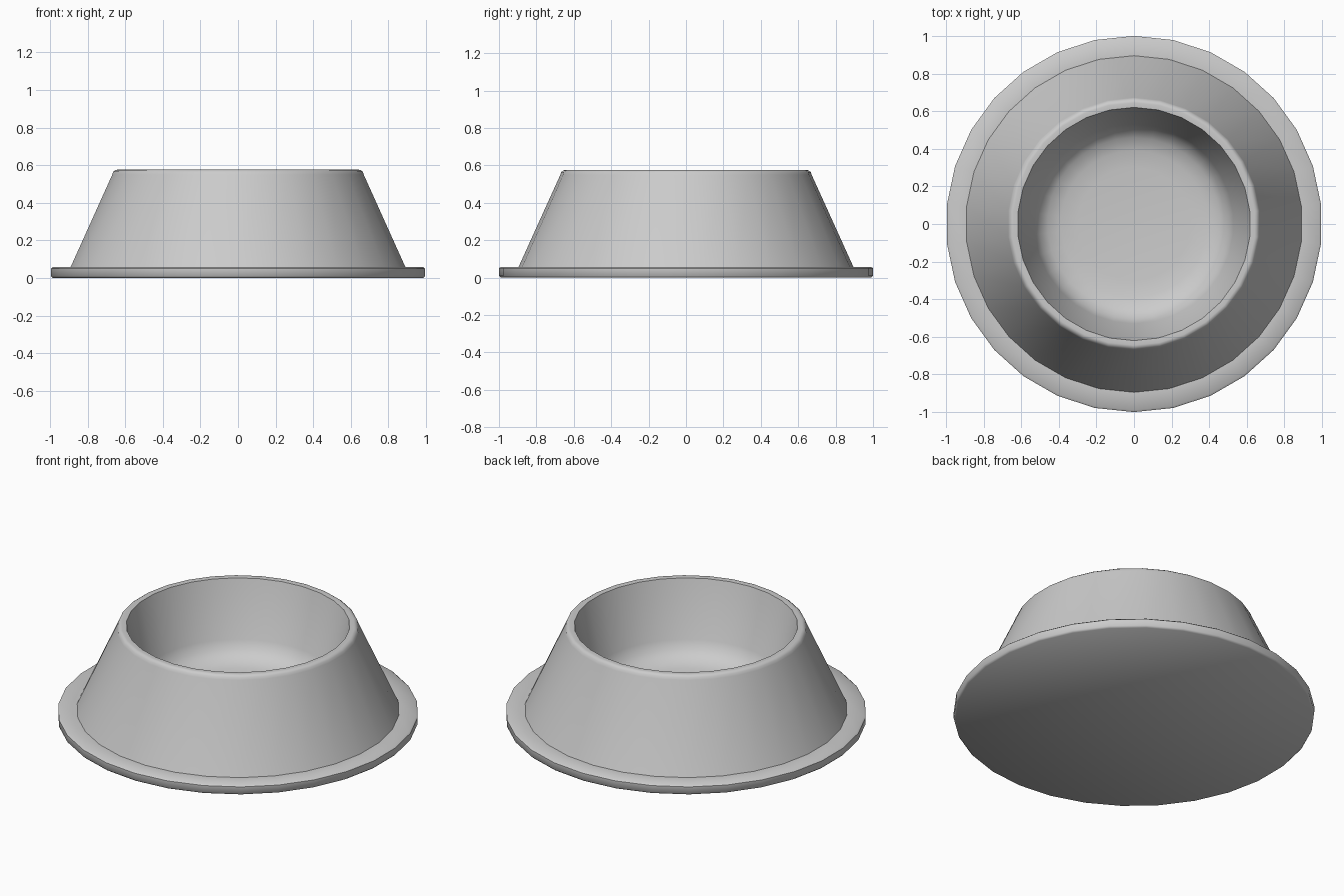
import bpy, bmesh, math

if "Cube" in bpy.data.objects:
    bpy.data.objects.remove(bpy.data.objects["Cube"])

SIDES = 30


def lathe(name, profile):
    """Spin an (r, z) profile around z; r = 0 ends close on the axis."""
    bm = bmesh.new()
    verts = [bm.verts.new((0, r, z)) for r, z in profile]
    edges = [bm.edges.new(p) for p in zip(verts, verts[1:])]
    bmesh.ops.spin(bm, geom=verts + edges, cent=(0, 0, 0), axis=(0, 0, 1),
                   angle=math.tau, steps=SIDES, use_merge=False)
    bmesh.ops.remove_doubles(bm, verts=bm.verts, dist=1e-4)
    bmesh.ops.recalc_face_normals(bm, faces=bm.faces)
    mesh = bpy.data.meshes.new(name)
    bm.to_mesh(mesh)
    bm.free()
    ob = bpy.data.objects.new(name, mesh)
    bpy.context.collection.objects.link(ob)
    bpy.ops.object.select_all(action='DESELECT')
    ob.select_set(True)
    bpy.context.view_layer.objects.active = ob
    bpy.ops.object.shade_smooth_by_angle(angle=math.radians(50))
    return ob


# underside and foot flange
foot = [(0, 0), (0.99, 0), (1.0, 0.01), (1.0, 0.05), (0.99, 0.058), (0.895, 0.058)]
# sloped outer wall and rounded lip
wall = [(0.672, 0.55), (0.667, 0.565), (0.655, 0.574), (0.645, 0.576), (0.62, 0.574)]
# hollow: steep tapered side curving into a flat floor
hollow = [(0.53, 0.24), (0.505, 0.19), (0.46, 0.15), (0.39, 0.13), (0.3, 0.12), (0, 0.12)]
lathe("pet_bowl", foot + wall + hollow)
